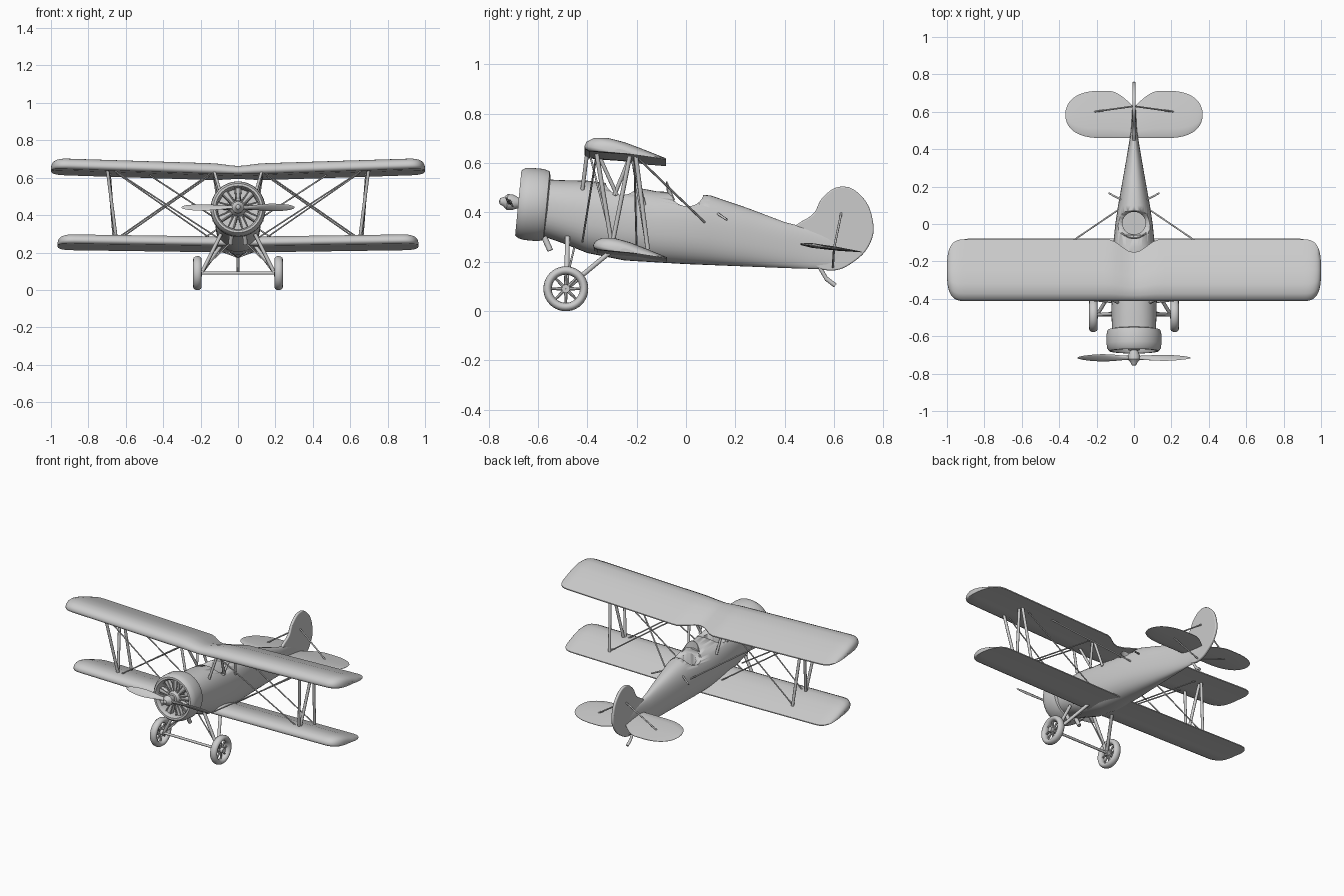
import bpy, bmesh, math
from mathutils import Matrix, Vector

cube = bpy.data.objects.get("Cube")
if cube:
    bpy.data.objects.remove(cube, do_unlink=True)

grey = bpy.data.materials.new("plain_grey")
grey.use_nodes = True
grey.diffuse_color = (0.6, 0.6, 0.6, 1)
grey.node_tree.nodes["Principled BSDF"].inputs["Base Color"].default_value = (0.6, 0.6, 0.6, 1)


def finish(name, bm, angle=40):
    bmesh.ops.recalc_face_normals(bm, faces=bm.faces)
    mesh = bpy.data.meshes.new(name)
    bm.to_mesh(mesh)
    bm.free()
    mesh.materials.append(grey)
    ob = bpy.data.objects.new(name, mesh)
    bpy.context.collection.objects.link(ob)
    bpy.ops.object.select_all(action='DESELECT')
    ob.select_set(True)
    bpy.context.view_layer.objects.active = ob
    bpy.ops.object.shade_smooth_by_angle(angle=math.radians(angle))
    return ob


def skin(bm, rings, wrap=False):
    """Bridge equal rings of points; cap the ends unless they wrap round."""
    loops = [[bm.verts.new(p) for p in ring] for ring in rings]
    pairs = list(zip(loops, loops[1:])) + ([(loops[-1], loops[0])] if wrap else [])
    for a, b in pairs:
        for i in range(len(a)):
            j = (i + 1) % len(a)
            bm.faces.new((a[i], a[j], b[j], b[i]))
    if not wrap:
        bm.faces.new(loops[0])
        bm.faces.new(loops[-1])


def lathe(bm, profile, matrix, n=40):
    """Revolve a closed (radius, height) profile about the matrix's z axis."""
    skin(bm, [[matrix @ Vector((r * math.cos(a), r * math.sin(a), h)) for r, h in profile]
              for a in (2 * math.pi * k / n for k in range(n))], True)


def add_rod(bm, a, b, r, r2=None, n=10):
    a, b = Vector(a), Vector(b)
    d = b - a
    m = Matrix.Translation((a + b) / 2) @ d.to_track_quat('Z', 'Y').to_matrix().to_4x4()
    bmesh.ops.create_cone(bm, cap_ends=True, segments=n, radius1=r,
                          radius2=r if r2 is None else r2, depth=d.length, matrix=m)


def rods(name, r, *segments):
    """Rods given on the left side and repeated on the right."""
    bm = bmesh.new()
    for a, b in segments:
        for s in (1, -1):
            add_rod(bm, (a[0] * s, a[1], a[2]), (b[0] * s, b[1], b[2]), r)
    return finish(name, bm)


# Wings and tailplane: an aerofoil swept along a planform
AEROFOIL = [(0, .04), (.03, .1), (.12, .155), (.28, .175), (.5, .145), (.75, .08), (1, .01),
            (1, -.01), (.6, 0), (.3, -.015), (.06, -.02), (.01, 0)]
FLAT = [(0, 0), (.04, .02), (.2, .038), (.6, .032), (1, .006),
        (1, -.006), (.6, -.032), (.2, -.038), (.04, -.02)]


def tip_round(x, start, span, power):
    u = max(0, (abs(x) - start) / (span - start))
    return max(0.02, 1 - u ** power) ** (1 / power)


def wing(name, span, edges, height, section, drop):
    xs = [span * math.sin(math.pi / 2 * k / 48) for k in range(-48, 49)]
    rings = []
    for x in xs:
        front, back = edges(x)
        c = back - front
        rings.append([(x, front + t * c, height(x, front + t * c) + h * c) for t, h in section])
    bm = bmesh.new()
    skin(bm, rings)
    return finish(name, bm, 50)


def upper_edges(x):
    f = tip_round(x, .9, 1, 3)
    notch = .07 * (math.cos(math.pi * min(1, abs(x) / .14)) + 1) / 2
    return -.247 - .165 * f, -.247 + .165 * f - notch


def lower_edges(x):
    f = tip_round(x, .865, .965, 3)
    return -.227 - .149 * f, -.227 + .149 * f


def tail_edges(x):
    f = tip_round(x, .18, .366, 2.3)
    inner = math.sin(math.pi / 2 * min(1, abs(x) / .14))
    return .585 - .125 * f, .585 + f * (.04 + .087 * inner)


wing("upper_wing", 1, upper_edges, lambda x, y: .626 + .032 * abs(x) - .12 * (y + .412), AEROFOIL, 0)
wing("lower_wing", .965, lower_edges, lambda x, y: .243 + .014 * abs(x) - .135 * (y + .376), AEROFOIL, 0)
wing("tailplane", .366, tail_edges, lambda x, y: .272 - .13 * (y - .46), FLAT, 0)

# Fuselage: (y, top, bottom, half width)
STATIONS = [(-.6, .535, .31, .115), (-.5, .53, .275, .12), (-.4, .528, .235, .122),
            (-.25, .51, .205, .12), (-.12, .485, .197, .112), (0, .478, .19, .1),
            (.1, .468, .186, .085), (.25, .417, .18, .058), (.4, .36, .174, .032),
            (.5, .335, .171, .016), (.62, .3, .17, .009)]


def body_ring(y, top, low, w):
    ring = []
    for k in range(40):
        a = 2 * math.pi * k / 40
        c, s = math.cos(a), math.sin(a)
        ring.append((w * math.copysign(abs(c) ** .85, c), y,
                     (top + low) / 2 + (top - low) / 2 * math.copysign(abs(s) ** .85, s)))
    return ring


bm = bmesh.new()
skin(bm, [body_ring(*s) for s in STATIONS])
fuselage = finish("fuselage", bm)

# Two open cockpits cut into the fuselage: a saddle plus a well
for y, dip, depth in ((.005, .475, .33), (-.26, .52, .38)):
    for kind in ("saddle", "well"):
        bm = bmesh.new()
        if kind == "saddle":
            m = Matrix.Translation((0, y, dip)) @ Matrix.Diagonal((.22, .066, .055, 1))
            bmesh.ops.create_uvsphere(bm, u_segments=32, v_segments=16, radius=1, matrix=m)
        else:
            m = Matrix.Translation((0, y, depth + .15)) @ Matrix.Diagonal((.062, .06, 1, 1))
            bmesh.ops.create_cone(bm, cap_ends=True, segments=32, radius1=1, radius2=1, depth=.3, matrix=m)
        cutter = finish("cockpit_cutter", bm)
        cutter.hide_render = True
        mod = fuselage.modifiers.new("cockpit", 'BOOLEAN')
        mod.operation = 'DIFFERENCE'
        mod.solver = 'EXACT'
        mod.object = cutter
        bpy.context.view_layer.objects.active = fuselage
        bpy.ops.object.modifier_apply(modifier=mod.name)
        bpy.data.objects.remove(cutter, do_unlink=True)

# Curved windscreen ahead of the rear cockpit
bm = bmesh.new()
arc = [math.radians(a) for a in range(-75, 76, 15)]
skin(bm, [[(r * math.sin(a), y - r * .5 * math.cos(a), z) for r, y, z in
           ((.07, -.04, .45), (.052, -.055, .47 + .055 * math.cos(a)),
            (.048, -.052, .47 + .055 * math.cos(a)), (.066, -.036, .45))] for a in arc])
finish("windscreen", bm)

# Fin and rudder: one rounded outline
outline = [(.4, .3), (.46, .35), (.52, .39), (.56, .457), (.63, .498), (.7, .468),
           (.752, .36), (.742, .28), (.67, .2), (.59, .17), (.5, .2)]
curve = bpy.data.curves.new("fin_and_rudder", 'CURVE')
curve.dimensions = '2D'
curve.fill_mode = 'BOTH'
curve.extrude = .003
curve.bevel_depth = .006
spline = curve.splines.new('BEZIER')
spline.bezier_points.add(len(outline) - 1)
for p, (y, z) in zip(spline.bezier_points, outline):
    p.co = (y, z, 0)
    p.handle_left_type = p.handle_right_type = 'AUTO'
spline.use_cyclic_u = True
curve.materials.append(grey)
fin = bpy.data.objects.new("fin_and_rudder", curve)
fin.matrix_world = Matrix(((0, 0, 1, 0), (1, 0, 0, 0), (0, 1, 0, 0), (0, 0, 0, 1)))
bpy.context.collection.objects.link(fin)
bpy.ops.object.select_all(action='DESELECT')
fin.select_set(True)
bpy.context.view_layer.objects.active = fin
bpy.ops.object.convert(target='MESH')
bpy.ops.object.shade_smooth_by_angle(angle=math.radians(40))

# Engine group: local z points forward along the tilted thrust line
nose = (Matrix.Translation((0, -.62, .432)) @ Matrix.Rotation(math.radians(-5.5), 4, 'X')
        @ Matrix.Rotation(math.radians(90), 4, 'X'))
bm = bmesh.new()
lathe(bm, [(.105, -.04), (.112, .045), (.12, .06), (.132, .06), (.143, .045), (.147, .02),
           (.147, -.03), (.14, -.055), (.118, -.06)], nose, 56)
finish("cowling", bm)
bm = bmesh.new()
lathe(bm, [(.002, -.05), (.12, -.05), (.12, -.01), (.045, -.01), (.043, .035), (.03, .055), (.002, .06)], nose)
finish("crankcase", bm)
bm = bmesh.new()
for k in range(9):
    a = 2 * math.pi * (k + .25) / 9
    d = Vector((math.cos(a), math.sin(a), 0))
    side = Vector((-d.y, d.x, 0))
    lift = Vector((0, 0, .015))
    add_rod(bm, nose @ (d * .04 + lift), nose @ (d * .112 + lift), .016, .02)
    for s in (-1, 1):
        add_rod(bm, nose @ (d * .035 + side * .008 * s + lift * 2.4),
                nose @ (d * .108 + side * .016 * s + lift * 2.4), .004, n=6)
finish("engine_cylinders", bm)

# Propeller: a hub and two twisted blades
bm = bmesh.new()
lathe(bm, [(.001, .055), (.02, .055), (.032, .085), (.032, .105), (.02, .118), (.012, .135), (.001, .138)], nose, 24)
for s in (1, -1):
    rings = []
    for x, chord, thick in ((.015, .022, .02), (.06, .028, .016), (.11, .042, .011), (.17, .052, .008),
                            (.23, .046, .006), (.275, .032, .004), (.295, .018, .003), (.303, .005, .002)):
        pitch = math.radians(60 - 90 * x)
        ring = []
        for k in range(12):
            a = math.pi * k / 6
            u, v = chord / 2 * math.cos(a), thick / 2 * math.sin(a)
            ring.append(nose @ Vector((s * x, s * (u * math.cos(pitch) - v * math.sin(pitch)),
                                       .096 + u * math.sin(pitch) + v * math.cos(pitch))))
        rings.append(ring)
    skin(bm, rings)
finish("propeller", bm)

# Spoked wheels
tyre = bmesh.new()
hub = bmesh.new()
for s in (1, -1):
    m = Matrix.Translation((.217 * s, -.487, .09)) @ Matrix.Rotation(math.radians(90), 4, 'Y')
    lathe(tyre, [(.074 + .017 * math.cos(a), .023 * math.sin(a))
                 for a in (math.pi * k / 6 for k in range(12))], m)
    lathe(hub, [(.001, -.024), (.017, -.024), (.017, .024), (.001, .024)], m, 20)
    for k in range(8):
        d = Vector((math.cos(math.pi * k / 4), math.sin(math.pi * k / 4), 0))
        add_rod(hub, m @ (d * .012), m @ (d * .062), .007, .005, 8)
finish("tyres", tyre)
finish("wheel_hubs", hub)

# Undercarriage, struts, bracing and small fittings
rods("undercarriage_legs", .01, ((.195, -.485, .09), (.09, -.48, .3)), ((.19, -.475, .1), (.085, -.3, .245)))
rods("axle", .008, ((.21, -.487, .09), (0, -.487, .09)))
rods("undercarriage_braces", .004, ((.18, -.485, .12), (.02, -.45, .27)))
rods("interplane_struts", .009, ((.7, -.365, .655), (.65, -.3, .265)), ((.69, -.205, .64), (.66, -.155, .25)),
     ((.695, -.225, .64), (.655, -.3, .265)))
rods("cabane_struts", .008, ((.13, -.4, .645), (.085, -.42, .49)), ((.13, -.36, .645), (.095, -.28, .47)),
     ((.13, -.225, .63), (.095, -.29, .47)), ((.13, -.22, .63), (.1, -.17, .43)))
rods("bracing_wires", .004, ((.11, -.42, .28), (.68, -.36, .65)), ((.11, -.2, .25), (.67, -.21, .64)),
     ((.13, -.39, .635), (.64, -.3, .28)), ((.13, -.22, .625), (.65, -.16, .26)))
rods("aileron_wires", .0045, ((.49, -.2, .625), (.085, .075, .36)))
rods("tail_braces", .0045, ((0, .63, .4), (.215, .6, .255)), ((0, .595, .175), (.215, .6, .255)))
rods("footsteps", .005, ((.05, .12, .4), (.135, .165, .37)))
bm = bmesh.new()
add_rod(bm, (0, .54, .18), (0, .572, .125), .008)
add_rod(bm, (0, .57, .13), (0, .605, .103), .009)
finish("tail_skid", bm)
rods("exhaust_pipe", .012, ((.035, -.575, .3), (.04, -.55, .245)))
